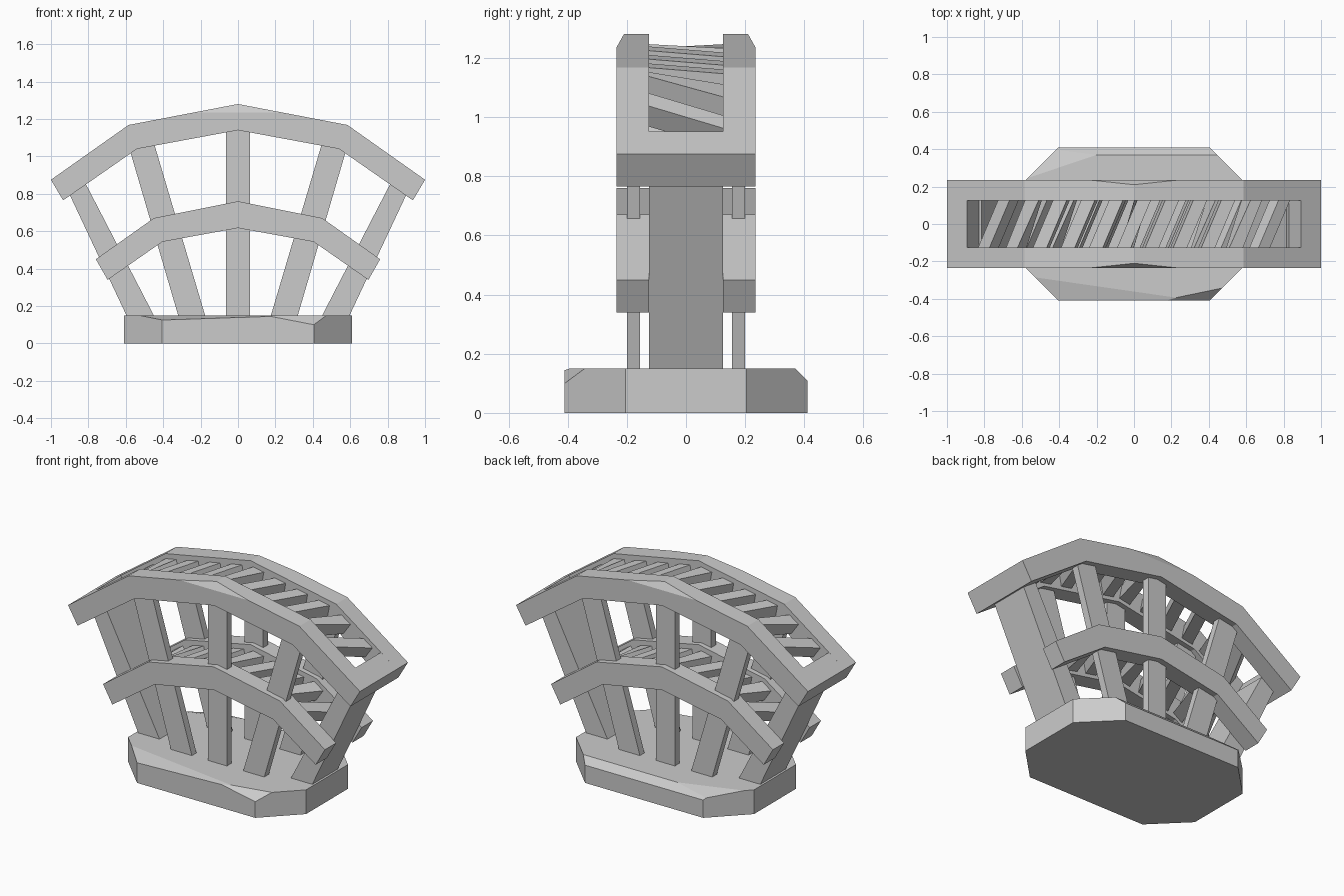
import bpy, bmesh, math
from mathutils import Vector

if "Cube" in bpy.data.objects:
    bpy.data.objects.remove(bpy.data.objects["Cube"])


def prism(name, pts, a, b, axis='y', cuts=()):
    """Extrude a flat outline from a to b; shave corners with planes of 3 points."""
    bm = bmesh.new()
    place = (lambda p, t: (p[0], t, p[1])) if axis == 'y' else (lambda p, t: (p[0], p[1], t))
    lo = [bm.verts.new(place(p, a)) for p in pts]
    hi = [bm.verts.new(place(p, b)) for p in pts]
    n = len(pts)
    bm.faces.new(lo)
    bm.faces.new(hi[::-1])
    for i in range(n):
        bm.faces.new((lo[i], hi[i], hi[(i + 1) % n], lo[(i + 1) % n]))
    for cut in cuts:
        p, q, r = map(Vector, cut)
        no = (q - p).cross(r - p).normalized()
        if no.z < 0:
            no = -no
        res = bmesh.ops.bisect_plane(bm, geom=bm.verts[:] + bm.edges[:] + bm.faces[:],
                                     plane_co=p, plane_no=no, clear_outer=True)
        edges = [e for e in res['geom_cut'] if isinstance(e, bmesh.types.BMEdge)]
        bmesh.ops.holes_fill(bm, edges=edges, sides=0)
    bmesh.ops.recalc_face_normals(bm, faces=bm.faces[:])
    return finish(name, bm)


def finish(name, bm):
    me = bpy.data.meshes.new(name)
    bm.to_mesh(me)
    bm.free()
    ob = bpy.data.objects.new(name, me)
    bpy.context.collection.objects.link(ob)
    return ob


def both(half):
    """Mirror a half profile that starts on x = 0."""
    return [(-x, z) for x, z in half[:0:-1]] + half


def height(line, x):
    """Height of a polyline at x, running on past its ends."""
    for (x0, z0), (x1, z1) in zip(line, line[1:]):
        if x <= x1 or (x1, z1) == line[-1]:
            return z0 + (z1 - z0) * (x - x0) / (x1 - x0)


# Octagonal base with hewn top edges
base = [(-.405, -.41), (.405, -.41), (.61, -.205), (.61, .205),
        (.405, .41), (-.405, .41), (-.61, .205), (-.61, -.205)]
prism("base", base, 0, .15, 'z', cuts=[
    ((-.53, -.285, .15), (.27, -.40, .15), (-.405, -.41, .125)),
    ((.25, -.41, .13), (.46, -.345, .15), (.405, -.41, .10)),
    ((-.57, .245, .15), (-.2, .37, .15), (-.405, .41, .12)),
    ((-.2, .37, .15), (.45, .37, .15), (0, .41, .11))])

# Curved rails, front and back, in two tiers
upper_out = both([(0, 1.28), (.585, 1.168), (1, .875)])
upper_in = both([(0, 1.14), (.54, 1.04), (.935, .765)])
lower_out = both([(0, .76), (.45, .67), (.76, .45)])
lower_in = both([(0, .617), (.405, .543), (.697, .34)])
for tier, out, inn in (("upper", upper_out, upper_in), ("lower", lower_out, lower_in)):
    for side, s in (("front", -1), ("back", 1)):
        cuts = []
        if tier == "upper":
            cuts = [((-.5, s * .235, 1.235), (.5, s * .235, 1.235), (0, s * .21, 1.28))]
        prism(f"{tier}_{side}_rail", out + inn[::-1], s * .125, s * .235, cuts=cuts)

# End bars and sloping end boards
for side, s in (("left", -1), ("right", 1)):
    cap = [(1, .875), (.892, .951), (.827, .84), (.935, .765)]
    prism(f"{side}_end_bar", [(s * x, z) for x, z in cap], -.125, .125)
    board = [(.592, .14), (.9, .795), (.815, .855), (.445, .14)]
    prism(f"{side}_end_board", [(s * x, z) for x, z in board], -.125, .125)

# Fanned posts running inside the rails
for i, (x0, x1, z1) in enumerate([(-.245, -.525, 1.09), (0, 0, 1.2), (.245, .525, 1.09)]):
    w = .064
    pts = [(x0 - w - .008 * abs(i - 1), .14), (x0 + w + .008 * abs(i - 1), .14),
           (x1 + w, z1 - .02 * (i - 1)), (x1 - w, z1 + .02 * (i - 1))]
    for side, s in (("front", -1), ("back", 1)):
        prism(f"{side}_post_{i + 1}", pts, s * .155, s * .2)

# Diagonal slats bridging the front and back rails
skew, reach = .055, .13


def slat(name, out, x, width, drop, depth):
    bm = bmesh.new()
    rings = []
    for s in (-1, 1):
        c = x + s * skew
        z = height(out, c) - drop
        d = (height(out, c + .02) - height(out, c - .02)) / .04
        t = Vector((1, 0, d)).normalized() * width / 2
        n = Vector((-d, 0, 1)).normalized() * depth
        p = Vector((c, s * reach, z))
        rings.append([bm.verts.new(v) for v in (p - t, p + t, p + t - n, p - t - n)])
    a, b = rings
    bm.faces.new(a)
    bm.faces.new(b[::-1])
    for i in range(4):
        j = (i + 1) % 4
        bm.faces.new((a[i], b[i], b[j], a[j]))
    bmesh.ops.recalc_face_normals(bm, faces=bm.faces[:])
    finish(name, bm)


for tier, out, span, count in (("upper", upper_out, .75, 11), ("lower", lower_out, .55, 9)):
    for i in range(count):
        x = -span + 2 * span * i / (count - 1)
        slat(f"{tier}_slat_{i + 1}", out, x, .075, .03, .085)
